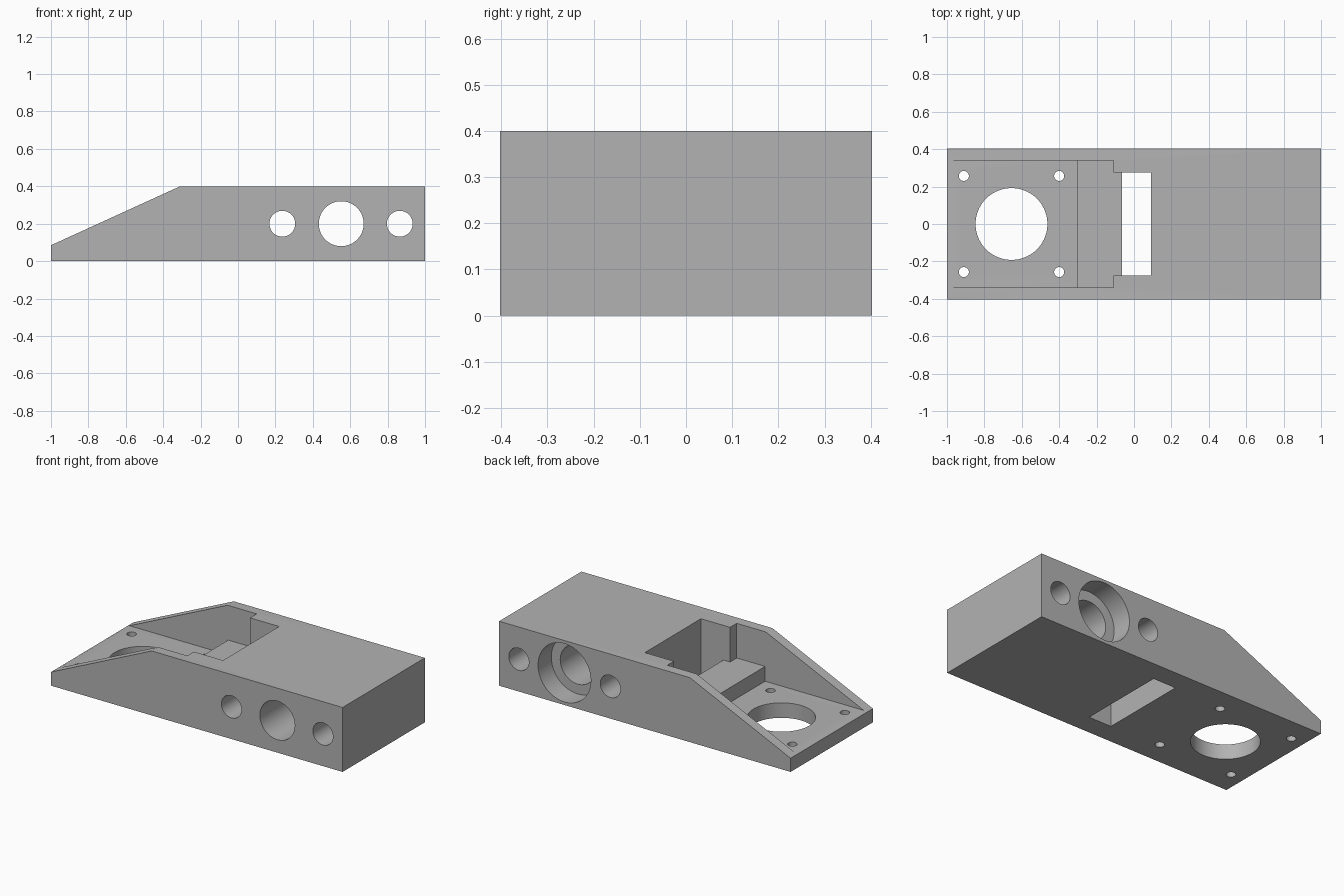
import bpy
import bmesh
import math
from mathutils import Matrix, Vector

default = bpy.data.objects.get("Cube")
if default:
    bpy.data.objects.remove(default, do_unlink=True)

grey = bpy.data.materials.new("plain grey")
grey.use_nodes = True
colour = (0.45, 0.45, 0.45, 1)
grey.diffuse_color = colour
grey.node_tree.nodes["Principled BSDF"].inputs["Base Color"].default_value = colour


def add_object(name, bm):
    bmesh.ops.recalc_face_normals(bm, faces=bm.faces)
    mesh = bpy.data.meshes.new(name)
    bm.to_mesh(mesh)
    bm.free()
    mesh.materials.append(grey)
    obj = bpy.data.objects.new(name, mesh)
    bpy.context.collection.objects.link(obj)
    return obj


def prism(name, profile, half_width):
    """Extrude an x-z profile symmetrically along y."""
    bm = bmesh.new()
    face = bm.faces.new([bm.verts.new((x, -half_width, z)) for x, z in profile])
    moved = bmesh.ops.extrude_face_region(bm, geom=[face])["geom"]
    bmesh.ops.translate(bm, vec=(0, 2 * half_width, 0),
                        verts=[v for v in moved if isinstance(v, bmesh.types.BMVert)])
    return add_object(name, bm)


def drill(name, centre, radius, length, axis, sides=64):
    """Cylinder along y or z."""
    turn = Matrix.Rotation(math.pi / 2, 4, "X") if axis == "y" else Matrix()
    bm = bmesh.new()
    bmesh.ops.create_cone(bm, cap_ends=True, segments=sides, radius1=radius,
                          radius2=radius, depth=length,
                          matrix=Matrix.Translation(Vector(centre)) @ turn)
    return add_object(name, bm)


# Wedge-nosed body
half = 0.403
body = prism("housing_body", [(-1, 0), (1, 0), (1, 0.4), (-0.31, 0.4), (-1, 0.085)], half)

# Stepped open pocket, then the narrower neck with its slot through the base
step = 0.185
cutters = [
    prism("pocket_cutter", [(-1.1, 0.093), (-0.305, 0.093), (-0.305, step),
                            (-0.11, step), (-0.11, 0.5), (-1.1, 0.5)], 0.34),
    prism("slot_cutter", [(-0.15, step), (-0.065, step), (-0.065, -0.1),
                          (0.09, -0.1), (0.09, 0.5), (-0.15, 0.5)], 0.275),
]

# Large floor opening and four screw holes
cutters.append(drill("floor_opening_cutter", (-0.655, 0, 0), 0.192, 0.5, "z", 96))
for x in (-0.91, -0.4):
    for y in (-0.257, 0.257):
        cutters.append(drill("screw_hole_cutter", (x, y, 0), 0.027, 0.7, "z", 32))

# Cross holes, the middle one counterbored from the back
for x, radius in ((0.237, 0.069), (0.552, 0.12), (0.865, 0.069)):
    cutters.append(drill("cross_hole_cutter", (x, 0, 0.2), radius, 1, "y"))
cutters.append(drill("counterbore_cutter", (0.552, half, 0.2), 0.181, 0.26, "y", 96))

bpy.context.view_layer.objects.active = body
for cutter in cutters:
    cutter.hide_render = True
    cut = body.modifiers.new("cut", "BOOLEAN")
    cut.operation = "DIFFERENCE"
    cut.solver = "EXACT"
    cut.object = cutter
    bpy.ops.object.modifier_apply(modifier=cut.name)
    bpy.data.objects.remove(cutter, do_unlink=True)

# Smooth hole walls with crisp edges
bpy.ops.object.select_all(action="DESELECT")
body.select_set(True)
bpy.ops.object.shade_smooth_by_angle(angle=math.radians(30))
